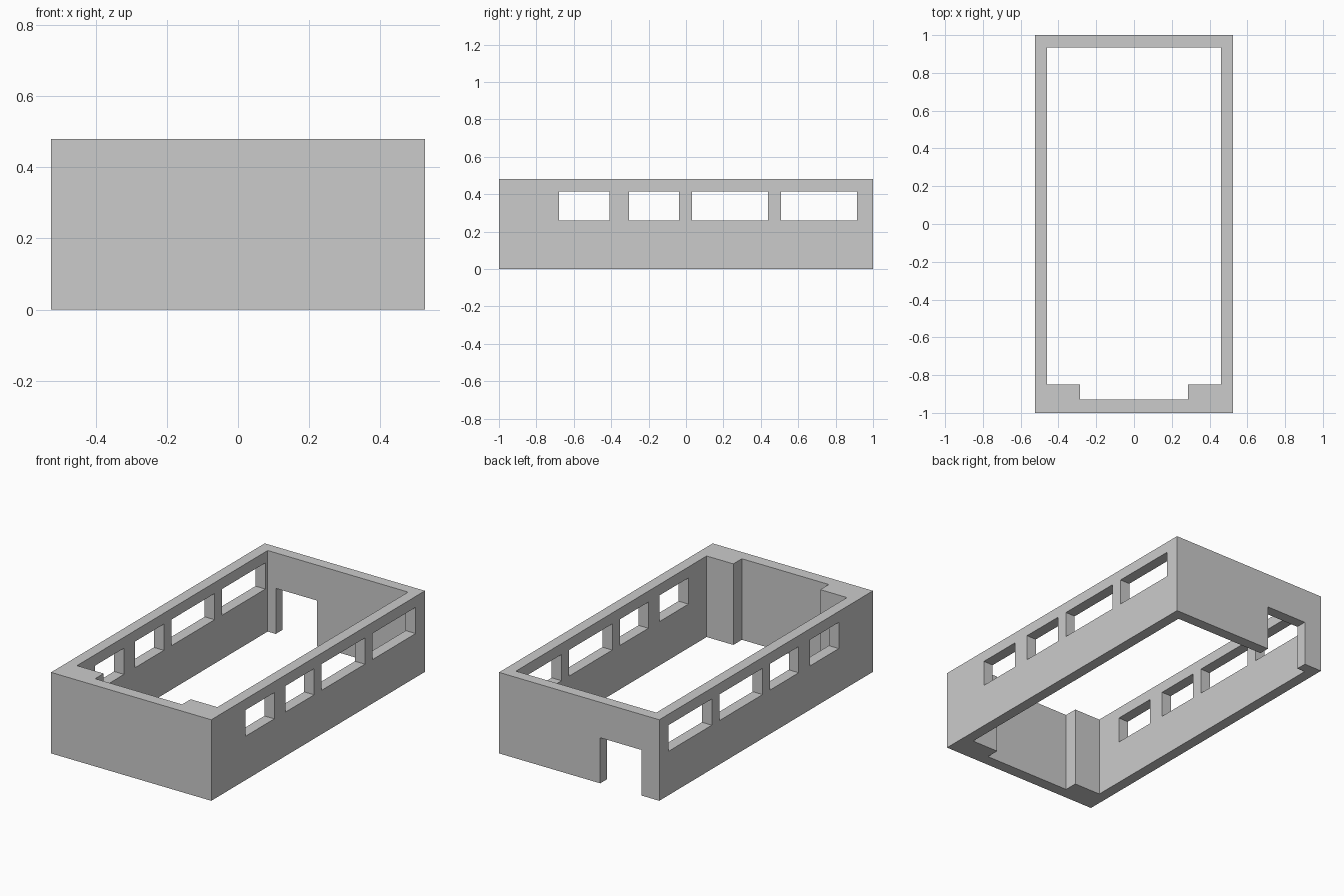
import bpy, bmesh

if "Cube" in bpy.data.objects:
    bpy.data.objects.remove(bpy.data.objects["Cube"])

HEIGHT = 0.48
HALF_W, INNER_W = 0.525, 0.46
BLOCK_X = 0.285


def prism(name, outline, z0, z1):
    """Extrude a flat outline (x, y) from z0 up to z1."""
    bm = bmesh.new()
    face = bm.faces.new([bm.verts.new((x, y, z0)) for x, y in outline])
    ext = bmesh.ops.extrude_face_region(bm, geom=[face])
    verts = [g for g in ext["geom"] if isinstance(g, bmesh.types.BMVert)]
    bmesh.ops.translate(bm, verts=verts, vec=(0, 0, z1 - z0))
    bmesh.ops.recalc_face_normals(bm, faces=bm.faces)
    mesh = bpy.data.meshes.new(name)
    bm.to_mesh(mesh)
    bm.free()
    obj = bpy.data.objects.new(name, mesh)
    bpy.context.collection.objects.link(obj)
    return obj


def box(name, x0, x1, y0, y1, z0, z1):
    return prism(name, [(x0, y0), (x1, y0), (x1, y1), (x0, y1)], z0, z1)


def cut(target, cutter):
    mod = target.modifiers.new(cutter.name, "BOOLEAN")
    mod.operation = "DIFFERENCE"
    mod.solver = "EXACT"
    mod.object = cutter
    cutter.hide_render = True
    cutter.hide_set(True)
    cutter.display_type = "WIRE"


# Front, left and back walls with the two thick front corner blocks
main_walls = prism("main_walls", [
    (INNER_W, -1), (INNER_W, -0.85), (BLOCK_X, -0.85), (BLOCK_X, -0.93),
    (-BLOCK_X, -0.93), (-BLOCK_X, -0.85), (-INNER_W, -0.85), (-INNER_W, 0.935),
    (INNER_W, 0.935), (INNER_W, 1), (-HALF_W, 1), (-HALF_W, -1)], 0, HEIGHT)

# Right wall
right_wall = box("right_wall", INNER_W, HALF_W, -1, 1, 0, HEIGHT)

# Matching window openings in both long walls
for i, (y0, y1) in enumerate([(-0.68, -0.41), (-0.305, -0.037),
                              (0.033, 0.438), (0.508, 0.913)]):
    for side, wall in ((-1, main_walls), (1, right_wall)):
        x0, x1 = sorted((side * 0.4, side * 0.6))
        cut(wall, box(f"window_cutter_{i}_{side}", x0, x1, y0, y1, 0.26, 0.415))

# Doorway in the back wall
cut(main_walls, box("door_cutter", -0.407, -0.138, 0.85, 1.1, -0.1, 0.27))

# Apply the cuts and clear away the cutters
depsgraph = bpy.context.evaluated_depsgraph_get()
for wall in (main_walls, right_wall):
    mesh = bpy.data.meshes.new_from_object(wall.evaluated_get(depsgraph))
    wall.modifiers.clear()
    wall.data = mesh
for obj in list(bpy.data.objects):
    if "cutter" in obj.name:
        bpy.data.objects.remove(obj)
